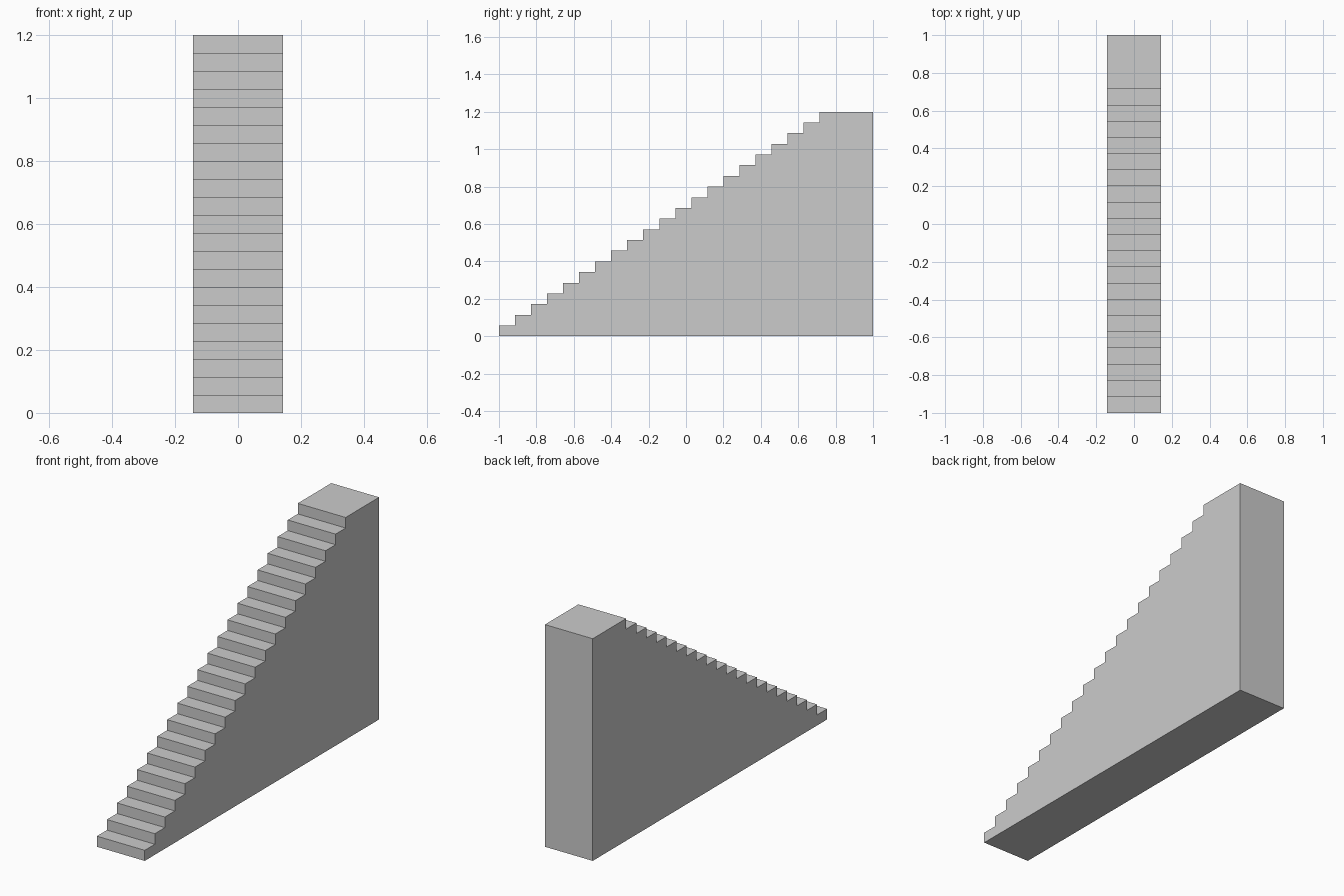
import bpy, bmesh

if "Cube" in bpy.data.objects:
    bpy.data.objects.remove(bpy.data.objects["Cube"])

STEPS = 21
WIDTH = 2 / 7
RISE = 1.2 / STEPS
TREAD = 0.6 / 7
FRONT, BACK = -1.0, 1.0

# Side profile: floor line, back wall, then the stair line
profile = [(FRONT, 0.0)]
for i in range(STEPS):
    y = FRONT + i * TREAD
    if i:
        profile.append((y, i * RISE))
    profile.append((y, (i + 1) * RISE))
# Top landing runs to the back wall
profile += [(BACK, STEPS * RISE), (BACK, 0.0)]

# Extrude the profile across the width
bm = bmesh.new()
side = bm.faces.new([bm.verts.new((-WIDTH / 2, y, z)) for y, z in profile])
extruded = bmesh.ops.extrude_face_region(bm, geom=[side], use_keep_orig=True)
moved = [g for g in extruded["geom"] if isinstance(g, bmesh.types.BMVert)]
bmesh.ops.translate(bm, verts=moved, vec=(WIDTH, 0, 0))
bmesh.ops.recalc_face_normals(bm, faces=bm.faces)

mesh = bpy.data.meshes.new("staircase")
bm.to_mesh(mesh)
bm.free()
bpy.context.collection.objects.link(bpy.data.objects.new("staircase", mesh))
